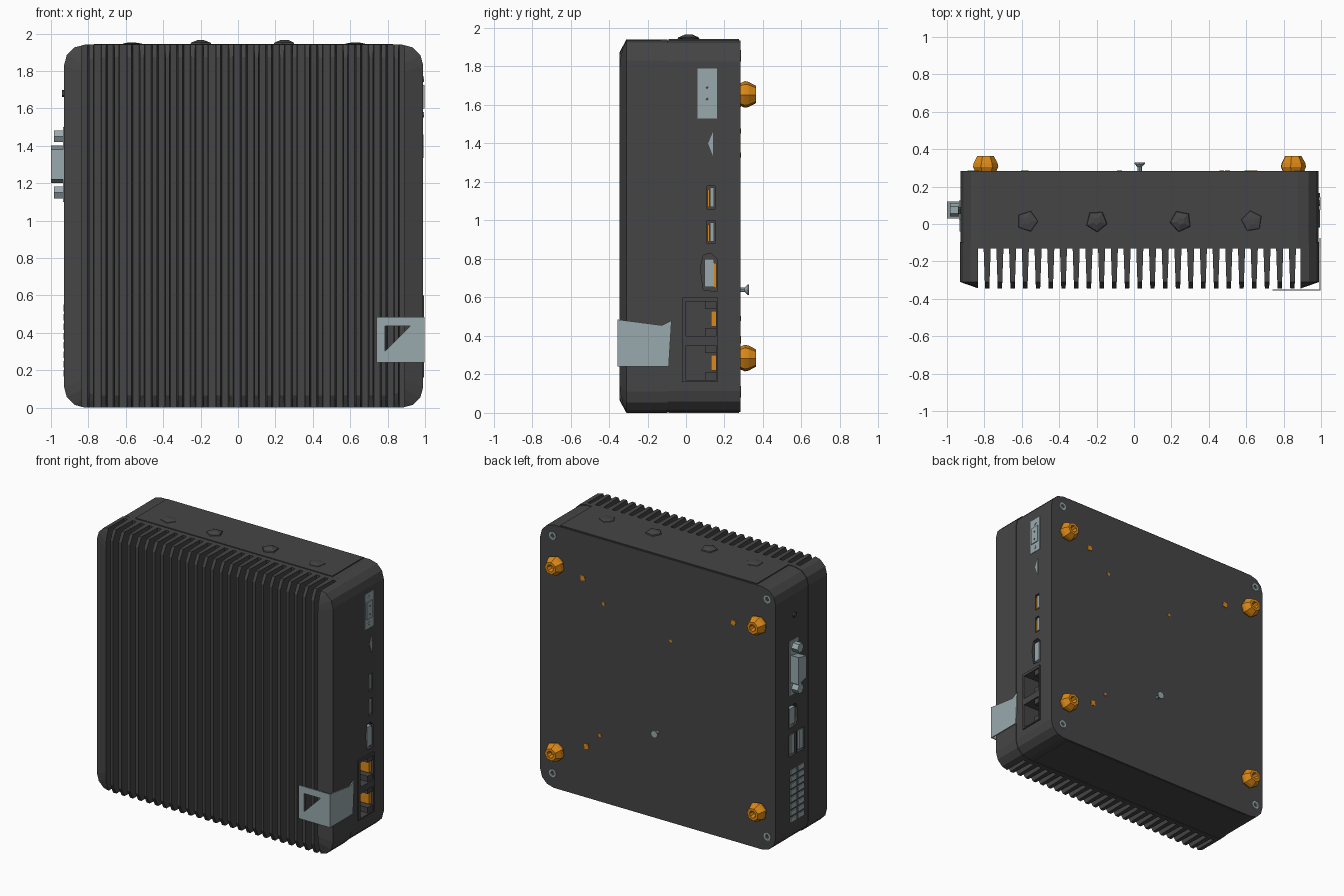
import bpy, bmesh
from math import pi, cos, sin

if "Cube" in bpy.data.objects:
    bpy.data.objects.remove(bpy.data.objects["Cube"], do_unlink=True)


def material(name, rgb):
    m = bpy.data.materials.new(name)
    m.use_nodes = True
    m.diffuse_color = (*rgb, 1)
    m.node_tree.nodes["Principled BSDF"].inputs["Base Color"].default_value = (*rgb, 1)
    return m


DARK = material("charcoal", (0.06, 0.06, 0.06))
GREY = material("steel grey", (0.32, 0.4, 0.42))
ORANGE = material("orange", (0.72, 0.25, 0.008))


def place(axis, a, b, d):
    """Point from two in-plane coordinates and a depth along the axis."""
    return {"x": (d, a, b), "y": (a, d, b), "z": (a, b, d)}[axis]


def loft(bm, axis, rings):
    """Closed solid through rings of (points, depth)."""
    loops = [[bm.verts.new(place(axis, a, b, d)) for a, b in pts] for pts, d in rings]
    n = len(loops[0])
    for lo, hi in zip(loops, loops[1:]):
        for i in range(n):
            j = (i + 1) % n
            bm.faces.new((lo[i], lo[j], hi[j], hi[i]))
    bm.faces.new(loops[0])
    bm.faces.new(loops[-1])


def build(name, mat, axis, *solids):
    """One object made of several lofted solids."""
    bm = bmesh.new()
    for rings in solids:
        loft(bm, axis, rings)
    bmesh.ops.recalc_face_normals(bm, faces=bm.faces)
    me = bpy.data.meshes.new(name)
    bm.to_mesh(me)
    bm.free()
    me.materials.append(mat)
    ob = bpy.data.objects.new(name, me)
    bpy.context.collection.objects.link(ob)
    return ob


def slab(pts, lo, hi):
    return [(pts, lo), (pts, hi)]


def rect(a0, a1, b0, b1):
    return [(a0, b0), (a1, b0), (a1, b1), (a0, b1)]


def disc(a, b, r, n=8, turn=0.0):
    return [(a + r * cos(turn + 2 * pi * i / n), b + r * sin(turn + 2 * pi * i / n))
            for i in range(n)]


def rounded(inset_x=0.0, inset_z=0.0, r=0.11, steps=3):
    """Case outline with rounded corners."""
    w, h = 0.96 - inset_x, 0.97 - inset_z
    pts = []
    for k, (sx, sz) in enumerate([(1, 1), (-1, 1), (-1, -1), (1, -1)]):
        for i in range(steps + 1):
            t = (k + i / steps) * pi / 2
            pts.append((0.03 + sx * (w - r) + r * cos(t), 0.97 + sz * (h - r) + r * sin(t)))
    return pts


def cut(ob, cutter):
    mod = ob.modifiers.new("cut", "BOOLEAN")
    mod.operation = "DIFFERENCE"
    mod.solver = "EXACT"
    mod.object = cutter
    bpy.context.view_layer.objects.active = ob
    bpy.ops.object.modifier_apply(modifier=mod.name)
    bpy.data.objects.remove(cutter, do_unlink=True)


# Finned front shell: chamfered block with tapered slots cut through it
front = build("finned_front_shell", DARK, "y",
              [(rounded(), -0.095), (rounded(), -0.31), (rounded(0.1, 0.065, 0.08), -0.345)])
fins = [-0.785 + 0.068 * i for i in range(25)]
ROOT, TIP, Y_ROOT, Y_OUT = 0.019, 0.011, -0.13, -0.36
left = [(-0.835, -0.835)] + [(f + ROOT, f + TIP) for f in fins]
right = [(f - ROOT, f - TIP) for f in fins] + [(0.89, 0.89)]
slots = [slab([(l[0], Y_ROOT), (r[0], Y_ROOT), (r[1], Y_OUT), (l[1], Y_OUT)], -0.1, 2.1)
         for l, r in zip(left, right)]
cut(front, build("slot_cutter", DARK, "z", *slots))

# Rear shell with port openings
rear = build("rear_shell", DARK, "y",
             [(rounded(0.003, 0.004), -0.095), (rounded(0.003, 0.004), 0.283)])
usb_a = [rect(0.11, 0.15, 1.06, 1.18), rect(0.11, 0.15, 0.88, 1.0)]
display = [(0.09, 0.64), (0.16, 0.63), (0.16, 0.8), (0.13, 0.83), (0.09, 0.82), (0.075, 0.75)]
jacks = [rect(0.0, 0.155, 0.17, 0.35), rect(0.0, 0.155, 0.4, 0.58)]
cut(rear, build("right_port_cutter", DARK, "x",
                *[slab(p, 0.86, 1.1) for p in usb_a + [display] + jacks]))
usb_b = [rect(-0.05, 0.035, 0.65, 0.81), rect(0.045, 0.13, 0.65, 0.81)]
oval = [(0.04 if b < 0.9 else 0.05, b) for b in (0.86, 1.01)]
hdmi = [(0.05, 0.86), (0.13, 0.86), (0.13, 1.02), (0.05, 1.02), (0.03, 0.98), (0.03, 0.9)]
cut(rear, build("left_port_cutter", DARK, "x",
                *[slab(p, -1.1, -0.83) for p in usb_b + [hdmi]]))

# Thin cover panels on top and bottom
panel = rect(-0.77, 0.83, -0.09, 0.275)
build("top_panel", DARK, "z", slab(panel, 1.93, 1.943))
build("bottom_panel", DARK, "z", slab(panel, 0.0, 0.01))

# Antenna plugs on top
for i, (x, h) in enumerate([(-0.57, 0.01), (-0.2, 0.022), (0.25, 0.024), (0.63, 0.01)]):
    build(f"antenna_plug_{i + 1}", DARK, "z",
          [(disc(x, 0.015, 0.06, 5, i), 1.94), (disc(x, 0.015, 0.055, 5, i), 1.942 + h * 0.4),
           (disc(x, 0.015, 0.02, 5, i), 1.942 + h)])

# Feet with screw holes, and corner screws, on the back
for fx, sx in ((-0.795, -0.86), (0.85, 0.885)):
    for fz, sz in ((0.285, 0.11), (1.655, 1.855)):
        def ring(r):
            return disc(fx, fz, r, 7, fx)
        build("foot", ORANGE, "y",
              [(ring(0.058), 0.28), (ring(0.07), 0.305), (ring(0.066), 0.325),
               (ring(0.046), 0.363), (ring(0.026), 0.363), (ring(0.02), 0.325)])
        build("corner_screw", GREY, "y",
              [(disc(sx, sz, 0.033), 0.27), (disc(sx, sz, 0.03), 0.286),
               (disc(sx, sz, 0.016), 0.286), (disc(sx, sz, 0.01), 0.28)])

# Protruding centre screw
build("centre_screw", GREY, "y",
      [(disc(0.03, 0.64, r), y) for r, y in
       ((0.012, 0.27), (0.012, 0.305), (0.028, 0.322), (0.028, 0.328))])

# Small orange inserts showing through the back
inserts = [(0.64, 1.61), (0.47, 1.465), (-0.585, 1.61), (-0.077, 1.34), (0.61, 0.38), (0.5, 0.49)]
build("back_inserts", ORANGE, "y",
      *[slab(disc(x, z, 0.024 if abs(x) > 0.55 else 0.014, 4, x), 0.278, 0.287)
        for x, z in inserts])

# Right-hand (+x) ports: serial plate with socket and screws
build("serial_plate", GREY, "x", slab(rect(0.06, 0.16, 1.53, 1.79), 0.97, 0.99))
build("serial_socket", GREY, "x",
      slab(rect(0.075, 0.145, 1.6, 1.725), 0.98, 0.996),
      slab(disc(0.11, 1.755, 0.015, 4), 0.98, 0.994),
      slab(disc(0.11, 1.565, 0.015, 4), 0.98, 0.994))
build("serial_pins", DARK, "x",
      *[slab(disc(0.11, z, 0.008, 4), 0.99, 0.998) for z in (1.63, 1.69)])
build("power_button", GREY, "x", slab([(0.115, 1.4), (0.14, 1.335), (0.14, 1.46)], 0.98, 0.992))

# Small sockets and their tongues
build("usb_right_shell", GREY, "x",
      *[slab(rect(0.125, 0.145, z, z + 0.1), 0.87, 0.984) for z in (1.07, 0.89)])
build("usb_right_tongue", ORANGE, "x",
      *[slab(rect(0.112, 0.122, z, z + 0.09), 0.87, 0.984) for z in (1.07, 0.89)])
build("display_right_shell", GREY, "x", slab(rect(0.095, 0.145, 0.655, 0.8), 0.85, 0.983))
build("display_right_tongue", ORANGE, "x", slab(rect(0.146, 0.158, 0.65, 0.78), 0.85, 0.98))

# Network jacks: raised surround, stepped inner block and orange contacts
surround = build("network_surround", DARK, "x", slab(rect(-0.02, 0.165, 0.16, 0.6), 0.97, 0.995))
cut(surround, build("jack_cutter", DARK, "x", *[slab(p, 0.9, 1.1) for p in jacks]))
for z in (0.17, 0.4):
    build("jack_step", DARK, "x", slab(rect(0.1, 0.155, z, z + 0.04), 0.85, 0.985),
          slab(rect(0.1, 0.155, z + 0.14, z + 0.18), 0.85, 0.985))
    build("jack_contacts", ORANGE, "x", slab(rect(0.13, 0.155, z + 0.05, z + 0.13), 0.85, 0.975))

# Left-hand (-x) ports: protruding video connector with posts
build("video_connector", GREY, "x",
      slab(rect(0.025, 0.125, 1.1, 1.5), -0.935, -0.925),
      slab([(0.03, 1.22), (0.12, 1.2), (0.12, 1.4), (0.03, 1.38)], -1.0, -0.92),
      *[slab(disc(0.075, z, 0.036, 6), -0.985, -0.92) for z in (1.15, 1.45)])
build("display_left_shell", GREY, "x", slab(rect(0.055, 0.115, 0.88, 1.0), -0.924, -0.82))
build("usb_left_shell", GREY, "x",
      *[slab(rect(y, y + 0.04, 0.66, 0.8), -0.922, -0.82) for y in (-0.04, 0.055)])
build("usb_left_tongue", ORANGE, "x",
      *[slab(rect(y, y + 0.02, 0.66, 0.8), -0.918, -0.82) for y in (0.008, 0.103)])
build("terminal_block", GREY, "x",
      *[slab(rect(y, y + 0.07, 0.165 + 0.05 * i, 0.2 + 0.05 * i), -0.934, -0.9)
        for i in range(8) for y in (-0.04, 0.045)])
build("reset_pin", DARK, "x", slab(disc(0.07, 1.68, 0.02, 5), -0.94, -0.92))

# Wrap-around corner badge with a triangular window
badge = build("badge_front", GREY, "y", slab(rect(0.74, 0.995, 0.24, 0.485), -0.356, -0.349))
cut(badge, build("window_cutter", DARK, "y",
                 slab([(0.785, 0.3), (0.92, 0.435), (0.785, 0.435)], -0.4, -0.3)))
build("badge_side", GREY, "x",
      slab([(-0.356, 0.24), (-0.09, 0.24), (-0.075, 0.48), (-0.125, 0.455), (-0.356, 0.485)],
           0.991, 0.998))
